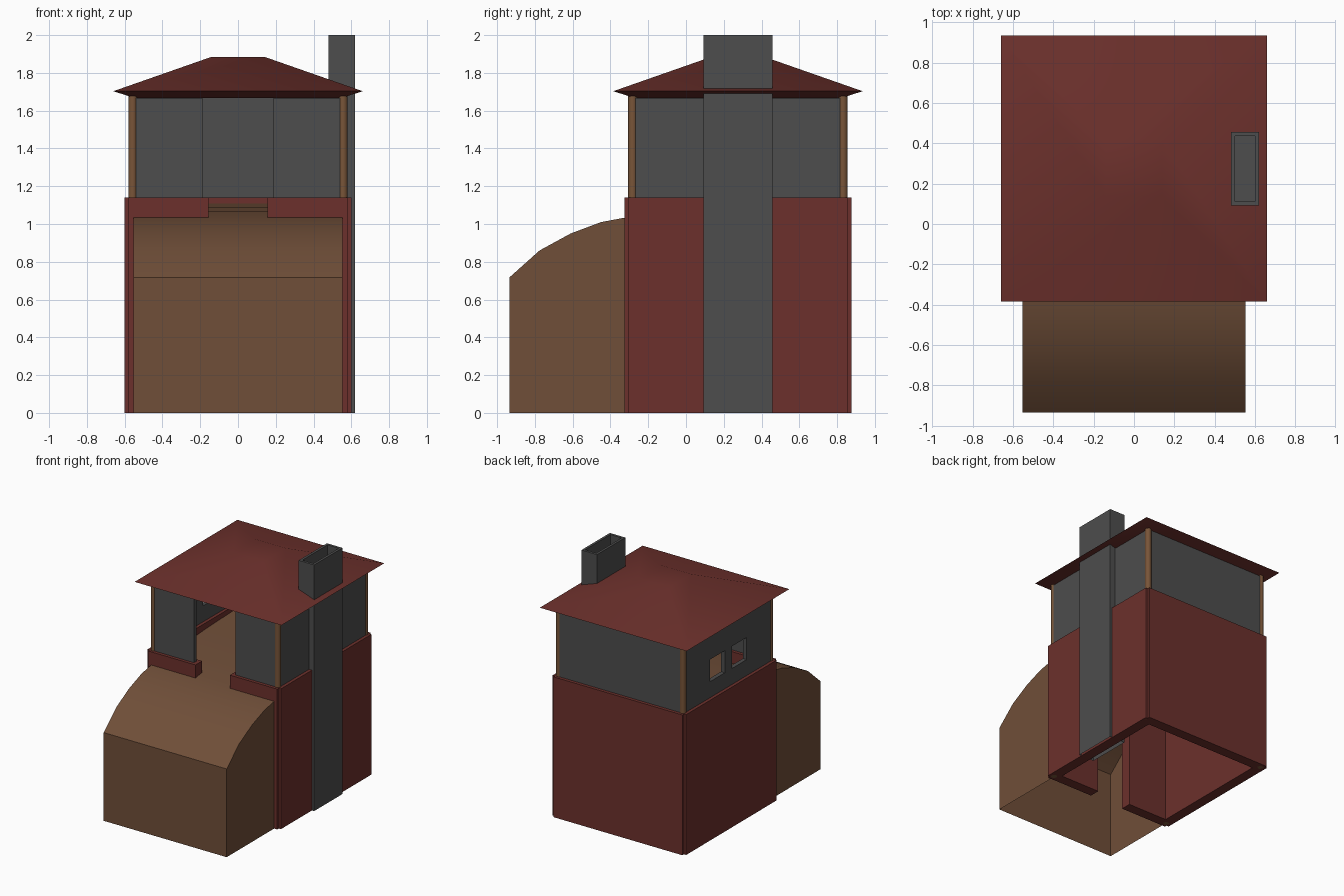
import bpy, bmesh, math

if "Cube" in bpy.data.objects:
    bpy.data.objects.remove(bpy.data.objects["Cube"])

YC = 0.275          # tower centre in y
AX = 0.557          # distance from tower centre to post axis


def material(name, rgb):
    m = bpy.data.materials.new(name)
    m.diffuse_color = (*rgb, 1)
    m.use_nodes = True
    m.node_tree.nodes["Principled BSDF"].inputs["Base Color"].default_value = m.diffuse_color
    return m


RED = material("red_paint", (0.15, 0.03, 0.025))
BROWN = material("brown_earth", (0.16, 0.077, 0.04))
WOOD = material("post_wood", (0.19, 0.09, 0.04))
GREY = material("dark_grey", (0.075, 0.075, 0.075))


def finish(name, bm, mat):
    bmesh.ops.recalc_face_normals(bm, faces=bm.faces)
    me = bpy.data.meshes.new(name)
    bm.to_mesh(me)
    bm.free()
    ob = bpy.data.objects.new(name, me)
    bpy.context.collection.objects.link(ob)
    if mat:
        me.materials.append(mat)
    return ob


def add_box(bm, x, y, z):
    vs = bmesh.ops.create_cube(bm, size=1)["verts"]
    for v in vs:
        v.co = [(r[0] + r[1]) / 2 + c * (r[1] - r[0]) for r, c in zip((x, y, z), v.co)]


def box(name, x, y, z, mat):
    bm = bmesh.new()
    add_box(bm, x, y, z)
    return finish(name, bm, mat)


def span(c, h):
    return (c - h, c + h)


# Lower and upper walls: same layout, different thickness, length and height
def walls(level, half_t, half_len, gap, z, mat):
    box(level + "_back_wall", (-half_len, half_len), span(YC + AX, half_t), z, mat)
    sides = {}
    for s, label in ((-1, "left"), (1, "right")):
        sides[label] = box(f"{level}_{label}_wall", span(s * AX, half_t), span(YC, half_len), z, mat)
        box(f"{level}_front_wall_{label}", sorted((s * gap, s * half_len)),
            span(YC - AX, half_t), z, mat)
    return sides


walls("lower", 0.043, 0.58, 0.155, (0, 1.14), RED)
upper = walls("upper", 0.017, 0.55, 0.187, (1.14, 1.668), GREY)

# Two windows in the left upper wall
bm = bmesh.new()
for s in (-1, 1):
    add_box(bm, span(-AX, 0.1), span(YC + s * 0.14, 0.094), (1.27, 1.45))
cutter = finish("window_cutter", bm, None)
cutter.hide_render = True
cutter.display_type = "WIRE"
mod = upper["left"].modifiers.new("windows", "BOOLEAN")
mod.object = cutter
mod.operation = "DIFFERENCE"
mod.solver = "EXACT"

# Corner posts
for sx in (-1, 1):
    for sy in (-1, 1):
        bpy.ops.mesh.primitive_cylinder_add(vertices=10, radius=0.024, depth=1.685,
                                            location=(sx * AX, YC + sy * AX, 0.8425))
        post = bpy.context.object
        post.name = f"{'back' if sy > 0 else 'front'}_{'right' if sx > 0 else 'left'}_post"
        post.data.materials.append(WOOD)
        bpy.ops.object.shade_smooth_by_angle(angle=math.radians(45))

# Roof: hipped frustum with a tapered underside
bm = bmesh.new()
rings = []
for h, z in ((0.55, 1.668), (0.66, 1.703), (0.14, 1.885)):
    rings.append([bm.verts.new((a * h, YC + b * h, z))
                  for a, b in ((-1, -1), (1, -1), (1, 1), (-1, 1))])
for lo, hi in zip(rings, rings[1:]):
    for i in range(4):
        j = (i + 1) % 4
        bm.faces.new((lo[i], lo[j], hi[j], hi[i]))
bm.faces.new(rings[0])
bm.faces.new(rings[-1])
roof = finish("roof", bm, RED)
bpy.context.view_layer.objects.active = roof
bpy.ops.object.select_all(action="DESELECT")
roof.select_set(True)
bpy.ops.object.shade_smooth_by_angle(angle=math.radians(30))

# Chimney: open at the bottom, recessed flue at the top
bm = bmesh.new()
add_box(bm, (0.48, 0.62), (0.093, 0.457), (0, 2))
bm.normal_update()
top = max(bm.faces, key=lambda f: f.calc_center_median().z)
bottom = min(bm.faces, key=lambda f: f.calc_center_median().z)
bmesh.ops.inset_region(bm, faces=[top], thickness=0.028)
flue = bmesh.ops.extrude_discrete_faces(bm, faces=[top])["faces"][0]
bmesh.ops.translate(bm, verts=flue.verts, vec=(0, 0, -0.15))
bmesh.ops.delete(bm, geom=[bottom], context="FACES_ONLY")
finish("chimney", bm, GREY)

# Earth ramp: arched shell that runs on inside the tower as its floor
profile = [(-0.935, 0), (-0.935, 0.717), (-0.775, 0.86), (-0.61, 0.95), (-0.45, 1.01),
           (-0.29, 1.04), (-0.05, 1.065), (0.3, 1.09), (0.82, 1.11), (0.82, 0)]
bm = bmesh.new()
left, right = [[bm.verts.new((x, y, z)) for y, z in profile] for x in (-0.553, 0.553)]
for i in range(len(profile) - 1):
    bm.faces.new((left[i], right[i], right[i + 1], left[i + 1]))
bm.faces.new(left)
bm.faces.new(right)
ramp = finish("earth_ramp", bm, BROWN)
bpy.ops.object.select_all(action="DESELECT")
bpy.context.view_layer.objects.active = ramp
ramp.select_set(True)
bpy.ops.object.shade_smooth_by_angle(angle=math.radians(30))
